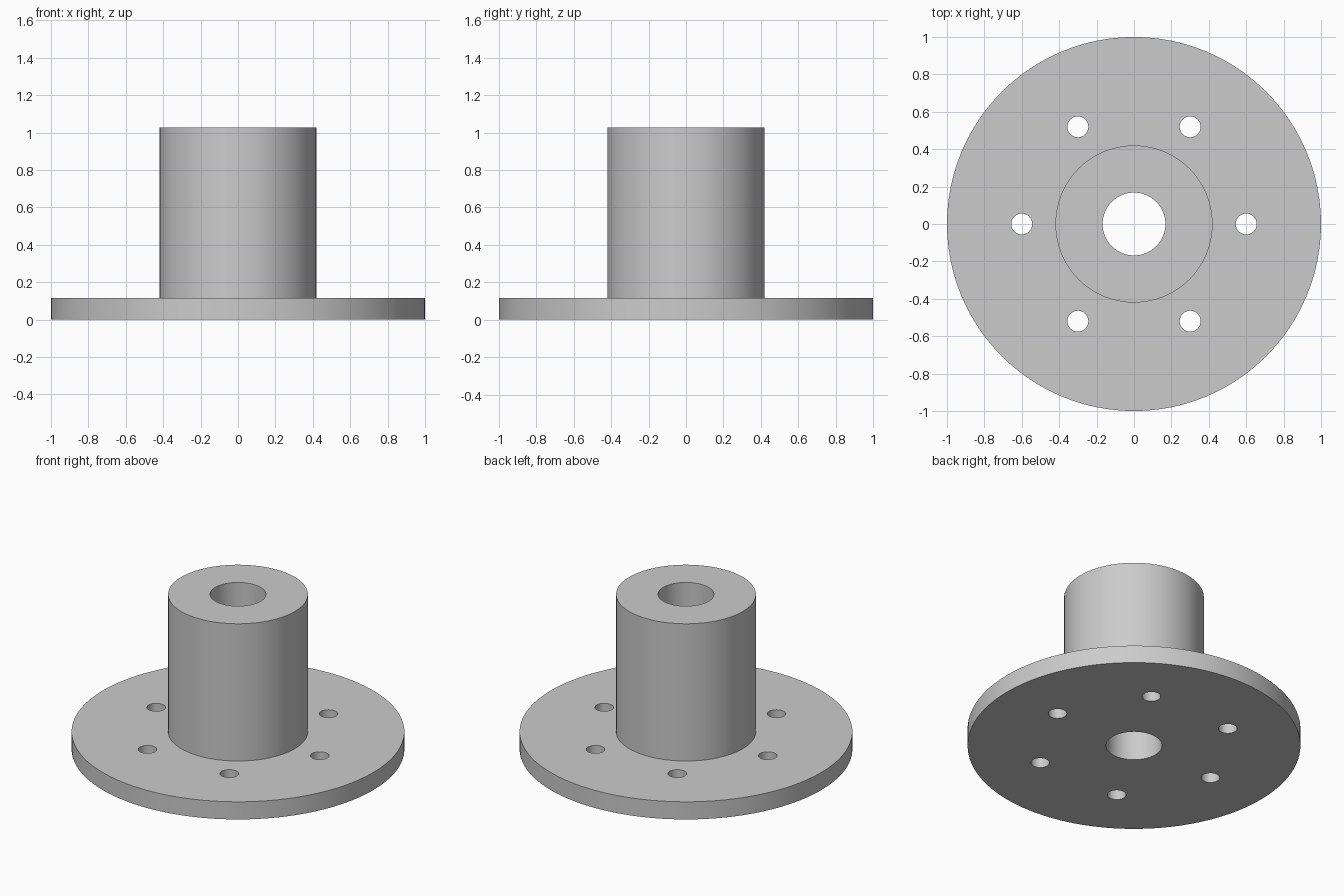
import bpy
import bmesh
from math import cos, sin, pi, radians
from mathutils import Matrix, Vector

FLANGE_R, HUB_R, BORE_R = 1.0, 0.42, 0.168
FLANGE_H, TOTAL_H = 0.117, 1.027
BOLT_R, BOLT_CIRCLE, BOLT_COUNT = 0.056, 0.6, 6

cube = bpy.data.objects.get("Cube")
if cube:
    bpy.data.objects.remove(cube, do_unlink=True)


def make_object(name, bm):
    mesh = bpy.data.meshes.new(name)
    bm.to_mesh(mesh)
    bm.free()
    obj = bpy.data.objects.new(name, mesh)
    bpy.context.collection.objects.link(obj)
    return obj


def make_material(name, color):
    mat = bpy.data.materials.new(name)
    mat.use_nodes = True
    mat.diffuse_color = color
    for node in mat.node_tree.nodes:
        if node.type == 'BSDF_PRINCIPLED':
            node.inputs["Base Color"].default_value = color
    return mat


# Flange and hub with central bore, turned from one closed profile
profile = [(BORE_R, 0), (FLANGE_R, 0), (FLANGE_R, FLANGE_H),
           (HUB_R, FLANGE_H), (HUB_R, TOTAL_H), (BORE_R, TOTAL_H)]
bm = bmesh.new()
verts = [bm.verts.new((r, 0, z)) for r, z in profile]
edges = [bm.edges.new((verts[i - 1], v)) for i, v in enumerate(verts)]
bmesh.ops.spin(bm, geom=verts + edges, cent=Vector(), axis=Vector((0, 0, 1)),
               angle=2 * pi, steps=96, use_merge=False)
bmesh.ops.remove_doubles(bm, verts=bm.verts[:], dist=1e-4)
bmesh.ops.recalc_face_normals(bm, faces=bm.faces[:])
body = make_object("flanged_hub", bm)
body.data.materials.append(make_material("grey_metal", (0.6, 0.6, 0.6, 1)))

# Ring of bolt hole cutters
bm = bmesh.new()
for i in range(BOLT_COUNT):
    a = 2 * pi * i / BOLT_COUNT
    place = Matrix.Translation((BOLT_CIRCLE * cos(a), BOLT_CIRCLE * sin(a), FLANGE_H / 2))
    bmesh.ops.create_cone(bm, cap_ends=True, segments=32, radius1=BOLT_R,
                          radius2=BOLT_R, depth=FLANGE_H * 2, matrix=place)
cutter = make_object("bolt_hole_cutter", bm)
cutter.hide_render = True

# Drill the bolt holes, then discard the cutters
drill = body.modifiers.new("bolt_holes", 'BOOLEAN')
drill.operation = 'DIFFERENCE'
drill.solver = 'EXACT'
drill.object = cutter
bpy.ops.object.select_all(action='DESELECT')
body.select_set(True)
bpy.context.view_layer.objects.active = body
bpy.ops.object.modifier_apply(modifier=drill.name)
bpy.data.objects.remove(cutter, do_unlink=True)

# Smooth round walls with crisp rims
bpy.ops.object.shade_smooth_by_angle(angle=radians(30))
